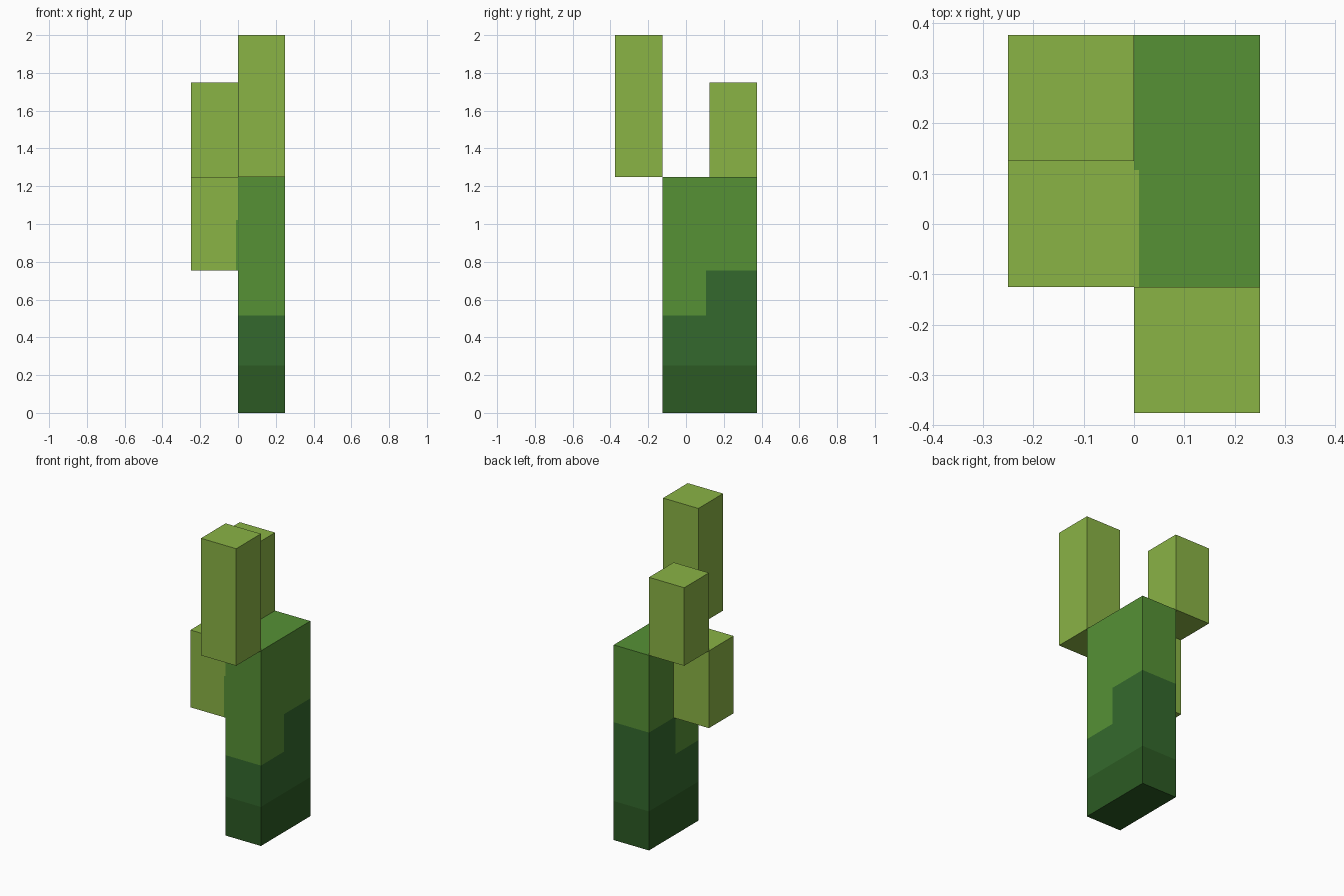
import bpy
import bmesh
from mathutils import Vector

cube = bpy.data.objects.get("Cube")
if cube:
    bpy.data.objects.remove(cube, do_unlink=True)


def make_material(name, rgb):
    mat = bpy.data.materials.new(name)
    mat.use_nodes = True
    colour = (*rgb, 1.0)
    mat.diffuse_color = colour
    mat.node_tree.nodes["Principled BSDF"].inputs["Base Color"].default_value = colour
    return mat


MATERIALS = [
    make_material("light_green", (0.254, 0.451, 0.060)),
    make_material("leaf_green", (0.093, 0.283, 0.036)),
    make_material("dark_green", (0.034, 0.141, 0.026)),
    make_material("deep_green", (0.025, 0.102, 0.017)),
]
LIGHT, LEAF, DARK, DEEP = range(4)


def make_block(name, low, high, cuts=(), rule=None, hidden=None):
    """Box between two corners, cut along axis planes and coloured by a rule."""
    low, high = Vector(low), Vector(high)
    bm = bmesh.new()
    bmesh.ops.create_cube(bm, size=1)
    for vert in bm.verts:
        for i in range(3):
            vert.co[i] = high[i] if vert.co[i] > 0 else low[i]
    if hidden:
        doomed = [f for f in bm.faces if f.normal.dot(Vector(hidden)) > 0.9]
        bmesh.ops.delete(bm, geom=doomed, context="FACES")
    for axis, place in cuts:
        point, normal = Vector(), Vector()
        point[axis], normal[axis] = place, 1
        bmesh.ops.bisect_plane(bm, geom=bm.verts[:] + bm.edges[:] + bm.faces[:],
                               plane_co=point, plane_no=normal)
    bm.normal_update()
    for face in bm.faces:
        face.material_index = rule(face.calc_center_median(), face.normal) if rule else LIGHT
    mesh = bpy.data.meshes.new(name)
    bm.to_mesh(mesh)
    bm.free()
    for mat in MATERIALS:
        mesh.materials.append(mat)
    obj = bpy.data.objects.new(name, mesh)
    bpy.context.collection.objects.link(obj)
    return obj


X, Y, Z = range(3)
STEP, EDGE, SEAM = 0.107, 0.25, 0.01


# Stem: bands darken downward, with a stepped band that is higher at the back
def stem_colour(centre, normal):
    if normal.z > 0.9:
        return LIGHT if centre.x < SEAM and centre.y < STEP else LEAF
    if centre.z < 0.25:
        return DEEP
    return DARK if centre.z < (0.515 if centre.y < STEP else 0.755) else LEAF


# Side arm: a thin strip of stem colour runs up the front beside the stem
def arm_colour(centre, normal):
    strip = normal.y < -0.9 and centre.x > -SEAM and centre.z < 1.02
    return LEAF if strip else LIGHT


make_block("stem", (0, -0.125, 0), (EDGE, 0.375, 1.25),
           [(Z, 0.25), (Z, 0.515), (Z, 0.755), (Y, STEP), (X, SEAM)], stem_colour)
make_block("side_arm", (-EDGE, -0.125, 0.755), (0, 0.125, 1.25),
           [(X, -SEAM), (Z, 1.02)], arm_colour, hidden=(1, 0, 0))

# Upper branches
make_block("tall_front_branch", (0, -0.375, 1.25), (EDGE, -0.125, 2))
make_block("short_back_branch", (-EDGE, 0.125, 1.25), (0, 0.375, 1.75))
